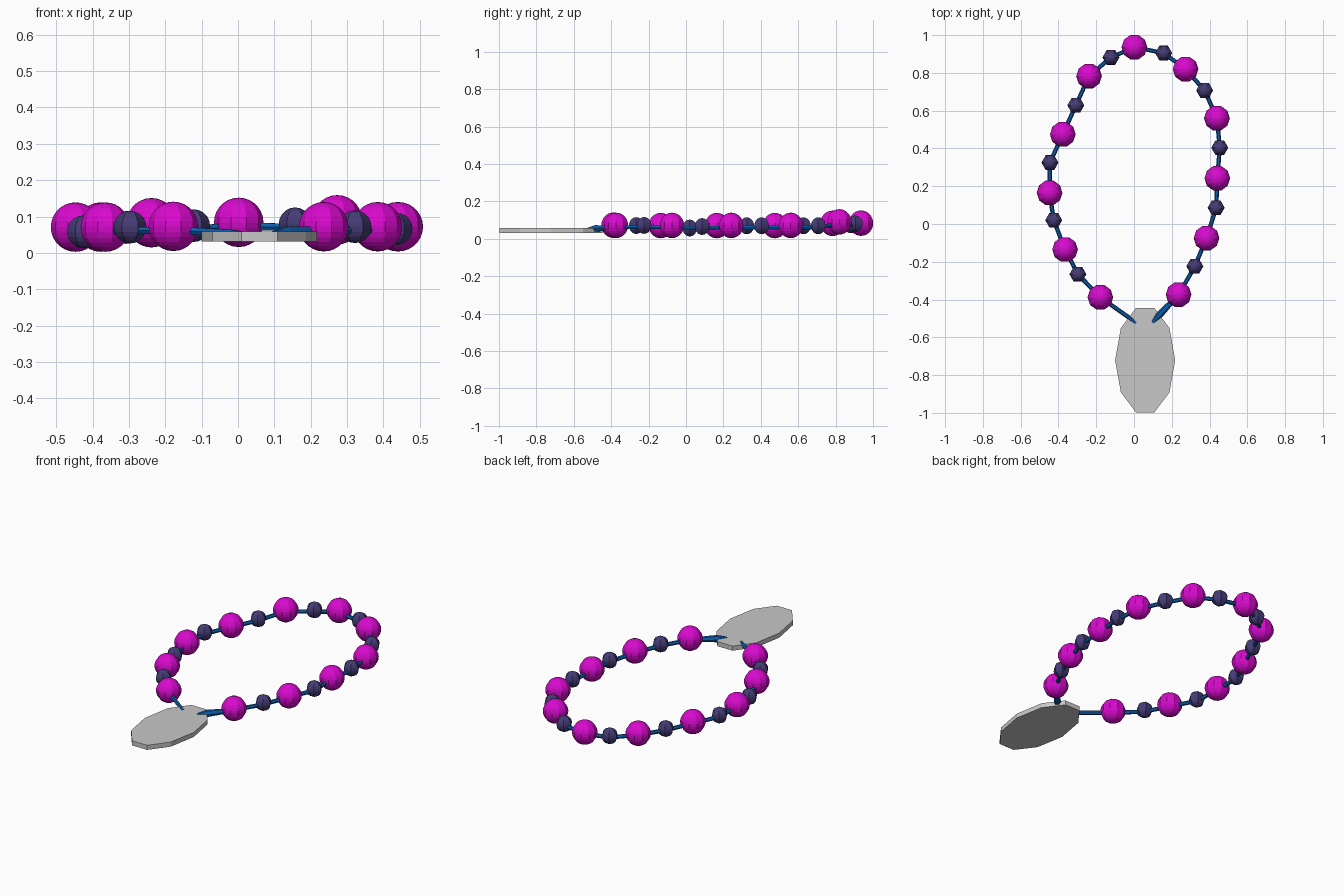
import bpy, bmesh, math
from mathutils import Matrix

if "Cube" in bpy.data.objects:
    bpy.data.objects.remove(bpy.data.objects["Cube"])


def material(name, rgb):
    m = bpy.data.materials.new(name)
    m.diffuse_color = (*rgb, 1)
    m.use_nodes = True
    m.node_tree.nodes["Principled BSDF"].inputs["Base Color"].default_value = m.diffuse_color
    return m


MAGENTA = material("magenta", (0.69, 0.003, 0.62))
INDIGO = material("dark indigo", (0.06, 0.045, 0.18))
BLUE = material("blue cord", (0.004, 0.11, 0.42))
GREY = material("light grey", (0.58, 0.58, 0.58))


def add_mesh(name, bm, mat):
    me = bpy.data.meshes.new(name)
    bm.to_mesh(me)
    bm.free()
    me.materials.append(mat)
    ob = bpy.data.objects.new(name, me)
    bpy.context.collection.objects.link(ob)
    return ob


def bead(name, loc, r, segs, rings, mat):
    bm = bmesh.new()
    bmesh.ops.create_uvsphere(bm, u_segments=segs, v_segments=rings, radius=r,
                              matrix=Matrix.Translation(loc) @ Matrix.Rotation(math.pi / 2, 4, 'Z'))
    add_mesh(name, bm, mat)


# Bead centres, in order round the loop from the left end to the right end
large = [(-0.178, -0.388, 0.073), (-0.365, -0.135, 0.071), (-0.447, 0.165, 0.071),
         (-0.377, 0.475, 0.071), (-0.238, 0.783, 0.083), (0.002, 0.936, 0.084),
         (0.273, 0.82, 0.091), (0.439, 0.56, 0.072), (0.441, 0.242, 0.072),
         (0.384, -0.075, 0.072), (0.236, -0.374, 0.072)]
small = [(-0.297, -0.266, 0.071), (-0.425, 0.02, 0.058), (-0.445, 0.325, 0.07),
         (-0.308, 0.628, 0.07), (-0.122, 0.882, 0.075), (0.157, 0.905, 0.08),
         (0.374, 0.707, 0.07), (0.454, 0.404, 0.07), (0.435, 0.086, 0.066),
         (0.322, -0.224, 0.072)]
for i, p in enumerate(large):
    bead(f"large_bead_{i + 1}", p, 0.068, 10, 14, MAGENTA)
for i, p in enumerate(small):
    bead(f"small_bead_{i + 1}", p, 0.045, 6, 10, INDIGO)

# Cord threaded through every bead, both ends buried in the tag
path = [(0.03, -0.54, 0.046, 1.0), (-0.02, -0.50, 0.054, 1.0)]
for i, p in enumerate(large):
    path.append((p[0], p[1], p[2] - 0.01, 1.0))
    if i < len(small):
        s = small[i]
        path.append((s[0], s[1], s[2] - 0.01, 1.0))
path += [(0.135, -0.48, 0.056, 1.7), (0.09, -0.53, 0.046, 1.0)]
cu = bpy.data.curves.new("cord", 'CURVE')
cu.dimensions = '3D'
cu.bevel_depth = 0.0115
cu.bevel_resolution = 1
cu.use_fill_caps = True
sp = cu.splines.new('POLY')
sp.points.add(len(path) - 1)
for pt, (x, y, z, r) in zip(sp.points, path):
    pt.co = (x, y, z, 1)
    pt.radius = r
sp.use_smooth = False
cu.materials.append(BLUE)
cord = bpy.data.objects.new("cord", cu)
bpy.context.collection.objects.link(cord)
bpy.context.view_layer.objects.active = cord
cord.select_set(True)
bpy.ops.object.convert(target='MESH')

# Flat ten-sided oval tag
bm = bmesh.new()
cx, cy, rx, ry = 0.059, -0.721, 0.159, 0.29
verts = [bm.verts.new((cx + rx * math.cos(math.tau * k / 10),
                       cy + ry * math.sin(math.tau * k / 10), 0.032)) for k in range(10)]
face = bm.faces.new(verts)
ext = bmesh.ops.extrude_face_region(bm, geom=[face])
bmesh.ops.translate(bm, vec=(0, 0, 0.027),
                    verts=[g for g in ext["geom"] if isinstance(g, bmesh.types.BMVert)])
bmesh.ops.recalc_face_normals(bm, faces=bm.faces)
add_mesh("tag", bm, GREY)
